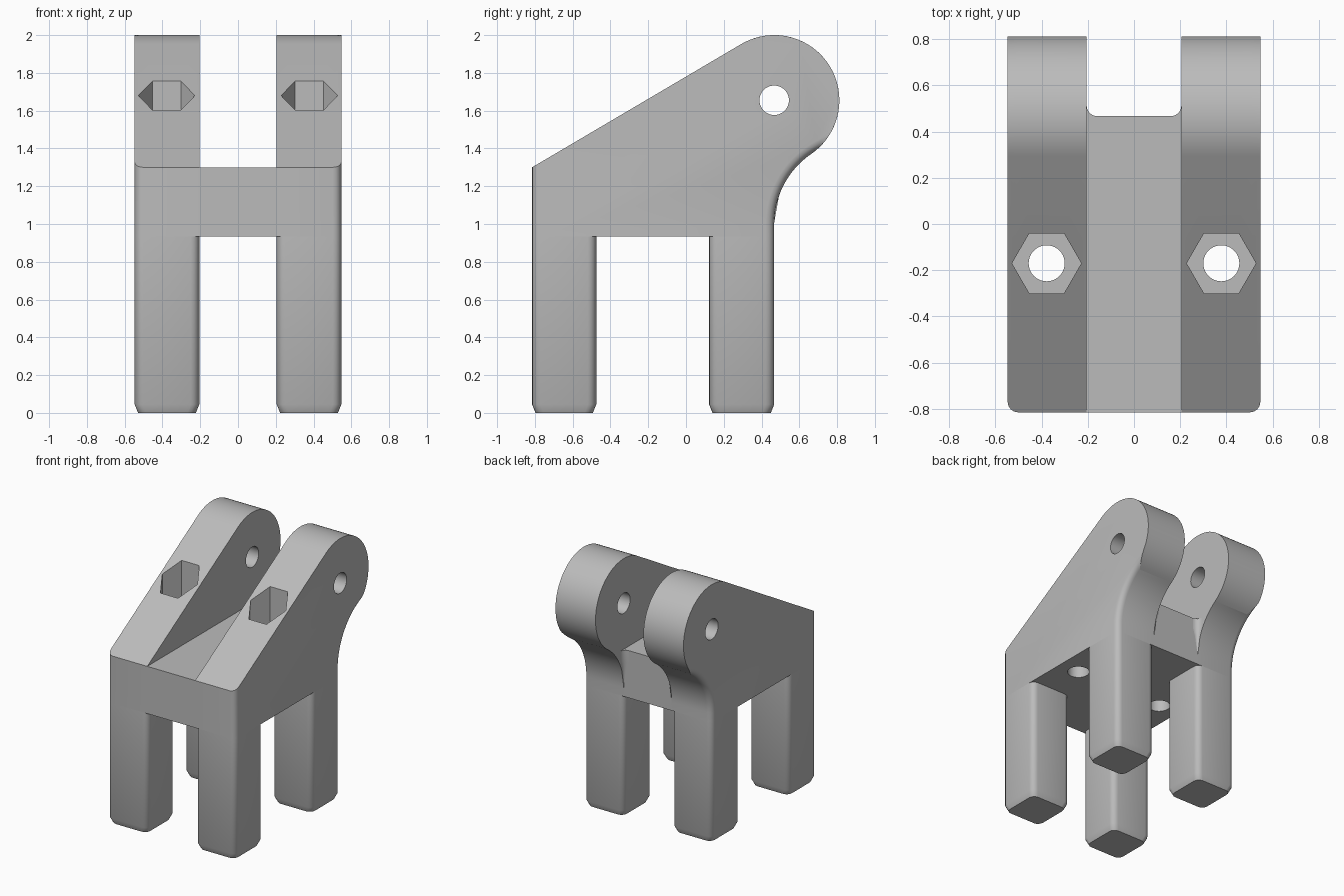
import bpy, bmesh
from math import pi, sin, cos, acos, asin, atan2, hypot, radians

if "Cube" in bpy.data.objects:
    bpy.data.objects.remove(bpy.data.objects["Cube"])

GREY = (0.5, 0.5, 0.5, 1)
mat = bpy.data.materials.new("plain grey")
mat.use_nodes = True
mat.diffuse_color = GREY
mat.node_tree.nodes["Principled BSDF"].inputs["Base Color"].default_value = GREY

# Main dimensions
INNER, OUTER = 0.205, 0.547
FRONT, BACK = -0.815, 0.467
UNDER, DECK_TOP = 0.935, 1.3
EYE_Y, EYE_Z, EYE_R = 0.467, 1.655, 0.345
THROAT_Z = 1.0
ROUND = 0.045


def loft(name, rings):
    """Closed solid through rings of equal point count."""
    bm = bmesh.new()
    loops = [[bm.verts.new(p) for p in ring] for ring in rings]
    for a, b in zip(loops, loops[1:]):
        for i in range(len(a)):
            j = (i + 1) % len(a)
            bm.faces.new((a[i], a[j], b[j], b[i]))
    bm.faces.new(loops[0])
    bm.faces.new(loops[-1])
    bmesh.ops.recalc_face_normals(bm, faces=bm.faces)
    mesh = bpy.data.meshes.new(name)
    bm.to_mesh(mesh)
    bm.free()
    mesh.materials.append(mat)
    ob = bpy.data.objects.new(name, mesh)
    bpy.context.collection.objects.link(ob)
    return ob


def activate(ob):
    bpy.ops.object.select_all(action='DESELECT')
    ob.select_set(True)
    bpy.context.view_layer.objects.active = ob


def cut(ob, cutter):
    activate(ob)
    mod = ob.modifiers.new("cut", 'BOOLEAN')
    mod.operation, mod.solver, mod.object = 'DIFFERENCE', 'EXACT', cutter
    bpy.ops.object.modifier_apply(modifier=mod.name)
    bpy.data.objects.remove(cutter)


def finish(ob, mirror=True):
    activate(ob)
    if mirror:
        mod = ob.modifiers.new("mirror", 'MIRROR')
        mod.use_mirror_merge = False
        bpy.ops.object.modifier_apply(modifier=mod.name)
    bpy.ops.object.shade_smooth_by_angle(angle=radians(30))


def circle(r, n):
    return [(r * cos(2 * pi * i / n), r * sin(2 * pi * i / n)) for i in range(n)]


def arc(cy, cz, r, a0, a1, n):
    return [(cy + r * cos(a0 + (a1 - a0) * i / n), cz + r * sin(a0 + (a1 - a0) * i / n))
            for i in range(n + 1)]


# Side arm outline: sloped top, round eye, hollow throat blending to the back leg
rise = EYE_Z - THROAT_Z
throat_r = (rise ** 2 - EYE_R ** 2) / (2 * EYE_R)
span = throat_r + EYE_R
reach = hypot(EYE_Y - FRONT, EYE_Z - DECK_TOP)
slope = atan2(EYE_Z - DECK_TOP, EYE_Y - FRONT) + asin(EYE_R / reach)
blend = atan2(-rise, throat_r)


def arm_outline(inset):
    r = throat_r + inset
    a = acos(min(1, (EYE_R ** 2 + span ** 2 - r ** 2) / (2 * EYE_R * span)))
    b = acos(min(1, (r ** 2 + span ** 2 - EYE_R ** 2) / (2 * r * span)))
    pts = [(FRONT + inset, UNDER), (FRONT + inset, DECK_TOP + inset * sin(slope) / cos(slope))]
    pts += arc(EYE_Y, EYE_Z, EYE_R, slope + pi / 2, blend + a, 40)
    pts += arc(EYE_Y + throat_r, THROAT_Z, r, blend + pi - b - 0.001, pi, 16)
    return pts + [(BACK - inset, UNDER)]


layers = [(INNER, 0)]
for k in range(5):
    t = k * pi / 8
    layers.append((OUTER - ROUND + ROUND * sin(t), ROUND * (1 - cos(t))))
arm = loft("side_arms", [[(x, y, z) for y, z in arm_outline(d)] for x, d in layers])

# Pin hole, bolt hole and nut pocket
BOLT_X, BOLT_Y = 0.378, -0.17
cut(arm, loft("pin_cutter", [[(x, EYE_Y + u, EYE_Z + v) for u, v in circle(0.078, 40)]
                             for x in (0, 1)]))
for r, n, low in ((0.078, 40, 0.5), (0.15, 6, DECK_TOP)):
    cut(arm, loft("bolt_cutter", [[(BOLT_X + u, BOLT_Y + v, z) for u, v in circle(r, n)]
                                  for z in (low, 2.5)]))
finish(arm)

# Deck between the arms
deck = loft("deck", [[(-INNER, FRONT, z), (INNER, FRONT, z), (INNER, BACK, z), (-INNER, BACK, z)]
                     for z in (UNDER, DECK_TOP)])
finish(deck, mirror=False)

# Hollow corner fillets where the deck's back meets the arms
corner = [(INNER, BACK)] + arc(INNER - ROUND, BACK + ROUND, ROUND * 0.999, 0, -pi / 2, 6)
fillet = loft("deck_fillets", [
    [(INNER + (x - INNER) * s, BACK + (y - BACK) * s, z) for x, y in corner]
    for s, z in ((0.05, 1.02), (0.6, 1.16), (1, 1.22), (1, DECK_TOP))])
finish(fillet)


# Four legs with rounded corners and tapered feet
def leg_ring(y0, y1, z, inset):
    x0, x1, y0, y1 = INNER + inset, OUTER - inset, y0 + inset, y1 - inset
    r, ring = ROUND, []
    corners = ((x1 - r, y1 - r), (x0 + r, y1 - r), (x0 + r, y0 + r), (x1 - r, y0 + r))
    for q, (cx, cy) in enumerate(corners):
        ring += arc(cx, cy, r, q * pi / 2, (q + 1) * pi / 2, 4)
    return [(x, y, z) for x, y in ring]


for name, y0, y1 in (("front_legs", FRONT, -0.475), ("back_legs", 0.122, BACK)):
    leg = loft(name, [leg_ring(y0, y1, z, d)
                      for z, d in ((0, 0.018), (0.045, 0), (UNDER, 0))])
    finish(leg)
